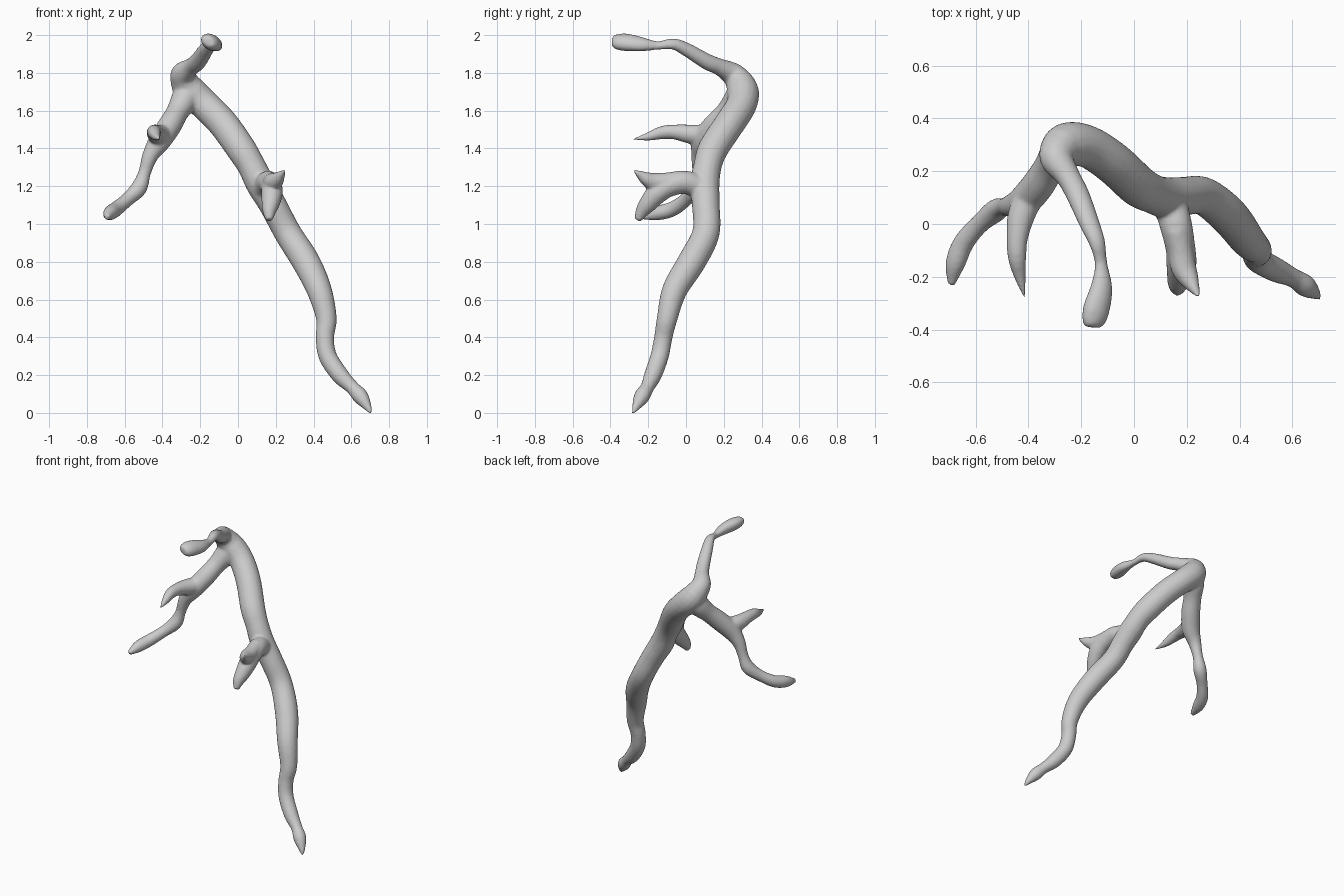
import bpy
import bmesh
import math
from mathutils import Vector

default = bpy.data.objects.get("Cube")
if default:
    bpy.data.objects.remove(default, do_unlink=True)

SIDES = 16
STEPS = 5

bark = bpy.data.materials.new("grey_bark")
bark.use_nodes = True
bark.diffuse_color = (0.6, 0.6, 0.6, 1)
bark.node_tree.nodes["Principled BSDF"].inputs["Base Color"].default_value = (0.6, 0.6, 0.6, 1)


def smooth_path(points):
    """Catmull-Rom through (x, y, z, radius) points."""
    pts = [Vector(p) for p in points]
    pts = [pts[0] * 2 - pts[1]] + pts + [pts[-1] * 2 - pts[-2]]
    path = []
    for a, b, c, d in zip(pts, pts[1:], pts[2:], pts[3:]):
        for i in range(STEPS):
            t = i / STEPS
            path.append((b * 2 + (c - a) * t + (a * 2 - b * 5 + c * 4 - d) * t ** 2
                         + (b * 3 - a - c * 3 + d) * t ** 3) / 2)
    path.append(pts[-2])
    return path


def add_limb(bm, points, flatten=1.0):
    """Closed tapering tube; flatten squashes its height at the far end."""
    path = smooth_path(points)
    centres = [p.to_3d() for p in path]
    last = len(path) - 1
    side = None
    rings = []
    for i, p in enumerate(path):
        along = (centres[min(i + 1, last)] - centres[max(i - 1, 0)]).normalized()
        if side is None:
            side = along.cross(Vector((0, 0, 1)))
        side = (side - along * side.dot(along)).normalized()
        up = side.cross(along)
        radius = max(p.w, 0.004)
        squash = 1 + (flatten - 1) * i / last
        ring = []
        for k in range(SIDES):
            a = math.tau * k / SIDES
            offset = side * math.cos(a) + up * math.sin(a) * squash
            ring.append(bm.verts.new(centres[i] + offset * radius))
        rings.append(ring)
    for lower, upper in zip(rings, rings[1:]):
        for k in range(SIDES):
            n = (k + 1) % SIDES
            bm.faces.new((lower[k], lower[n], upper[n], upper[k]))
    bm.faces.new(rings[0][::-1])
    bm.faces.new(rings[-1])


# Main stem, from the low tip up to the crook
stem = [(.705, -.283, -.005, .006), (.69, -.268, .025, .02), (.65, -.235, .085, .042),
        (.605, -.205, .135, .037), (.54, -.175, .2, .047), (.475, -.14, .3, .049),
        (.46, -.12, .4, .049), (.468, -.1, .5, .055), (.43, -.06, .65, .067),
        (.36, .03, .8, .075), (.265, .105, .95, .073), (.185, .105, 1.1, .074),
        (.12, .1, 1.21, .078), (.07, .115, 1.31, .075), (.015, .145, 1.4, .08),
        (-.078, .23, 1.53, .081), (-.175, .293, 1.63, .081),
        (-.255, .3, 1.705, .085), (-.3, .268, 1.78, .066)]
# Top branch with a flattened paddle end
top_branch = [(-.27, .3, 1.73, .075), (-.293, .25, 1.79, .066), (-.25, .18, 1.83, .048),
              (-.213, .11, 1.86, .046), (-.168, 0, 1.925, .04), (-.14, -.07, 1.953, .033),
              (-.125, -.15, 1.945, .026), (-.123, -.24, 1.952, .045),
              (-.142, -.32, 1.962, .055), (-.153, -.37, 1.965, .048), (-.155, -.392, 1.965, .032)]
# Side branch hanging from the crook
side_branch = [(-.255, .3, 1.71, .075), (-.287, .265, 1.65, .072), (-.322, .215, 1.59, .06),
               (-.362, .15, 1.52, .063), (-.415, .09, 1.44, .06), (-.465, .07, 1.36, .043),
               (-.495, .065, 1.27, .034), (-.525, .05, 1.19, .044), (-.585, 0, 1.13, .037),
               (-.645, -.07, 1.08, .04), (-.677, -.15, 1.057, .038), (-.693, -.23, 1.037, .015)]
side_spur = [(-.39, .12, 1.47, .055), (-.428, .03, 1.475, .052), (-.443, -.06, 1.487, .04),
             (-.443, -.13, 1.483, .035), (-.432, -.2, 1.463, .023), (-.414, -.28, 1.448, .005)]
# Forked stub halfway down the stem, webbed between its two points
stub = [(.13, .1, 1.18, .065), (.158, 0, 1.22, .062), (.176, -.09, 1.2, .057),
        (.18, -.15, 1.165, .058), (.174, -.195, 1.115, .05), (.166, -.23, 1.07, .038),
        (.165, -.257, 1.02, .019)]
stub_thorn = [(.16, -.02, 1.235, .05), (.177, -.1, 1.225, .048), (.188, -.165, 1.222, .049),
              (.212, -.215, 1.242, .036), (.247, -.28, 1.287, .005)]

bm = bmesh.new()
for limb in (stem, side_branch, side_spur, stub, stub_thorn):
    add_limb(bm, limb)
add_limb(bm, top_branch, flatten=0.7)
bmesh.ops.recalc_face_normals(bm, faces=bm.faces)
mesh = bpy.data.meshes.new("branch")
bm.to_mesh(mesh)
bm.free()
mesh.materials.append(bark)
branch = bpy.data.objects.new("branch", mesh)
bpy.context.collection.objects.link(branch)

# Fuse the limbs into one skin and soften the joints
fuse = branch.modifiers.new("fuse", 'REMESH')
fuse.mode = 'VOXEL'
fuse.voxel_size = 0.008
fuse.use_smooth_shade = True
soften = branch.modifiers.new("soften", 'SMOOTH')
soften.factor = 0.5
soften.iterations = 9
